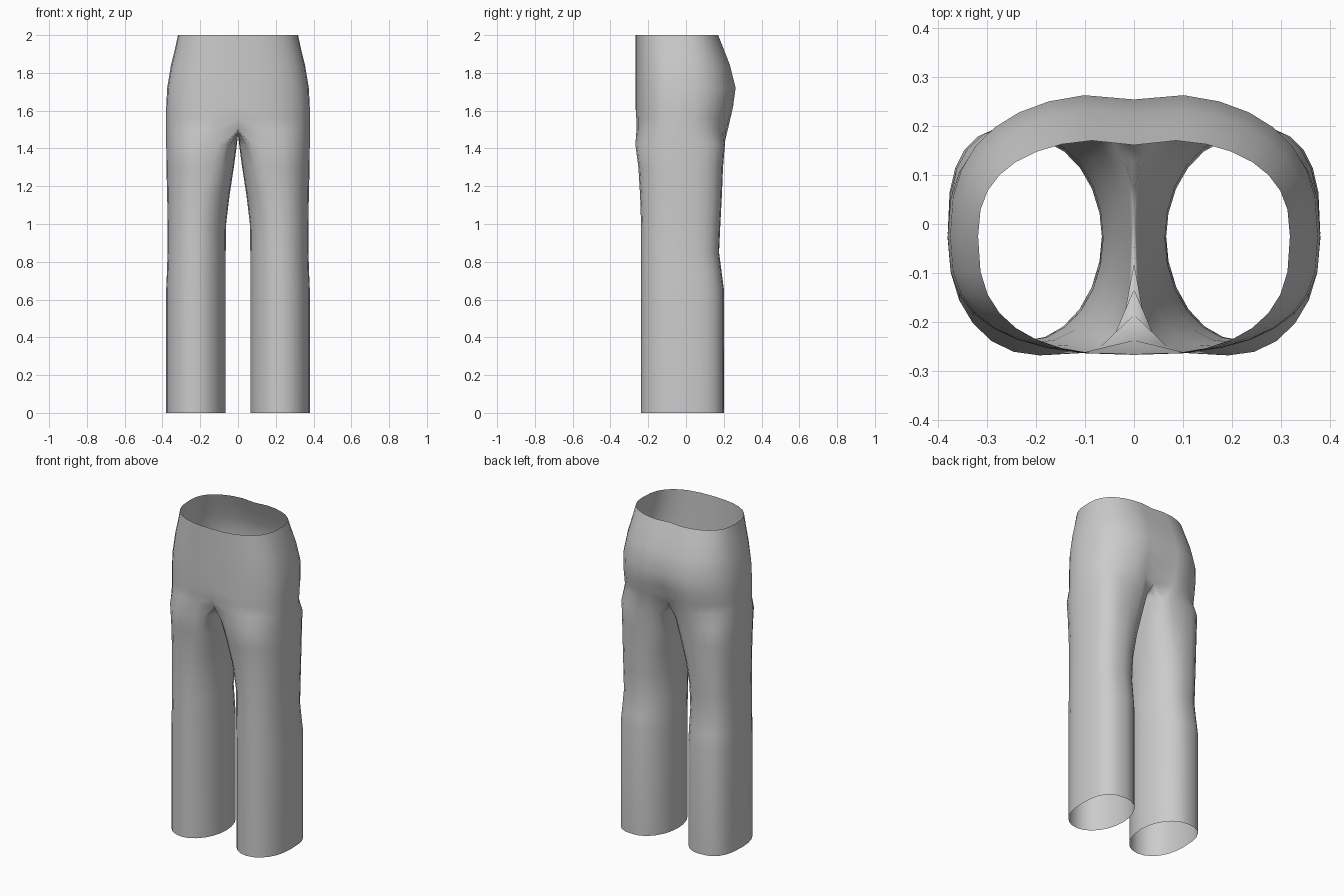
import bpy
import bmesh
from math import sin, cos, pi, exp, radians, copysign

cube = bpy.data.objects.get("Cube")
if cube:
    bpy.data.objects.remove(cube)

OUTER = 16   # segments around the outside of one leg
INNER = 8    # segments along the inseam side
STEP = 360 / (OUTER + INNER)

# hip rows: height, half width, front, back, front dip, back dip
HIPS = [
    (2.00, 0.318, -0.267, 0.175, 0.0, 0.014),
    (1.93, 0.333, -0.267, 0.203, 0.0, 0.014),
    (1.84, 0.355, -0.267, 0.238, 0.0, 0.013),
    (1.72, 0.375, -0.267, 0.268, 0.0, 0.014),
    (1.62, 0.380, -0.267, 0.255, 0.0, 0.030),
    (1.56, 0.380, -0.267, 0.242, 0.004, 0.045),
    (1.50, 0.380, -0.267, 0.228, 0.030, 0.050),
]

# leg rows: height, inseam, outseam, front, back, inner squareness
LEGS = [
    (1.42, 0.006, 0.380, -0.268, 0.206, 3.5),
    (1.30, 0.022, 0.379, -0.252, 0.196, 2.8),
    (1.15, 0.045, 0.375, -0.243, 0.190, 2.2),
    (1.00, 0.063, 0.373, -0.238, 0.182, 2.0),
    (0.85, 0.065, 0.373, -0.238, 0.175, 2.0),
    (0.75, 0.065, 0.376, -0.238, 0.188, 2.0),
    (0.66, 0.065, 0.380, -0.238, 0.200, 2.0),
    (0.00, 0.065, 0.380, -0.238, 0.200, 2.0),
]


def rounded(value, power):
    return copysign(abs(value) ** (2 / power), value)


def hip_row(z, width, front, back, front_dip, back_dip):
    """Half section from front centre round the side to back centre."""
    mid = -0.025
    points = []
    for i in range(OUTER + 1):
        a = radians(-90 + 180 * i / OUTER)
        x = 0 if i in (0, OUTER) else width * rounded(cos(a), 2.5)
        crease = exp(-(x / 0.06) ** 2)
        if sin(a) < 0:
            y = mid + (mid - front) * rounded(sin(a), 2.7) + front_dip * crease
        else:
            y = mid + (back - mid) * rounded(sin(a), 2.5) - back_dip * crease
        points.append((x, y, z))
    return points


def leg_row(z, inseam, outseam, front, back, square):
    """Full leg section starting at the inner front corner."""
    cx, cy = (inseam + outseam) / 2, (front + back) / 2
    points = []
    for i in range(OUTER + INNER):
        a = radians(-OUTER * STEP / 2 + i * STEP)
        c, s = cos(a), sin(a)
        power = square if c < 0 else (2.8 if s > 0 else 2.15)
        points.append((cx + (outseam - inseam) / 2 * rounded(c, power),
                       cy + (back - front) / 2 * rounded(s, power), z))
    return points


def bridge(bm, upper, lower):
    for i in range(len(upper) - 1):
        bm.faces.new((upper[i], lower[i], lower[i + 1], upper[i + 1]))


bm = bmesh.new()

# seat and waist
rows = [[bm.verts.new(p) for p in hip_row(*row)] for row in HIPS]
for upper, lower in zip(rows, rows[1:]):
    bridge(bm, upper, lower)

# crotch seam running from back to front on the centre line
last = rows[-1]
start, end = last[-1].co.y, last[0].co.y
seam = []
for k in range(1, INNER):
    t = k / INNER
    seam.append(bm.verts.new((0, start + (end - start) * t, 1.5 - 0.025 * sin(pi * t))))
previous = last + seam

# leg
for row in LEGS:
    ring = [bm.verts.new(p) for p in leg_row(*row)]
    bridge(bm, previous + previous[:1], ring + ring[:1])
    previous = ring

mesh = bpy.data.meshes.new("trousers")
bm.to_mesh(mesh)
bm.free()
trousers = bpy.data.objects.new("trousers", mesh)
bpy.context.collection.objects.link(trousers)

# grey cloth
cloth = bpy.data.materials.new("grey_cloth")
cloth.use_nodes = True
grey = (0.6, 0.6, 0.6, 1)
cloth.diffuse_color = grey
cloth.node_tree.nodes["Principled BSDF"].inputs["Base Color"].default_value = grey
mesh.materials.append(cloth)

# second leg
mirror = trousers.modifiers.new("other_side", 'MIRROR')
mirror.use_clip = True
mirror.merge_threshold = 0.001

for poly in mesh.polygons:
    poly.use_smooth = True
